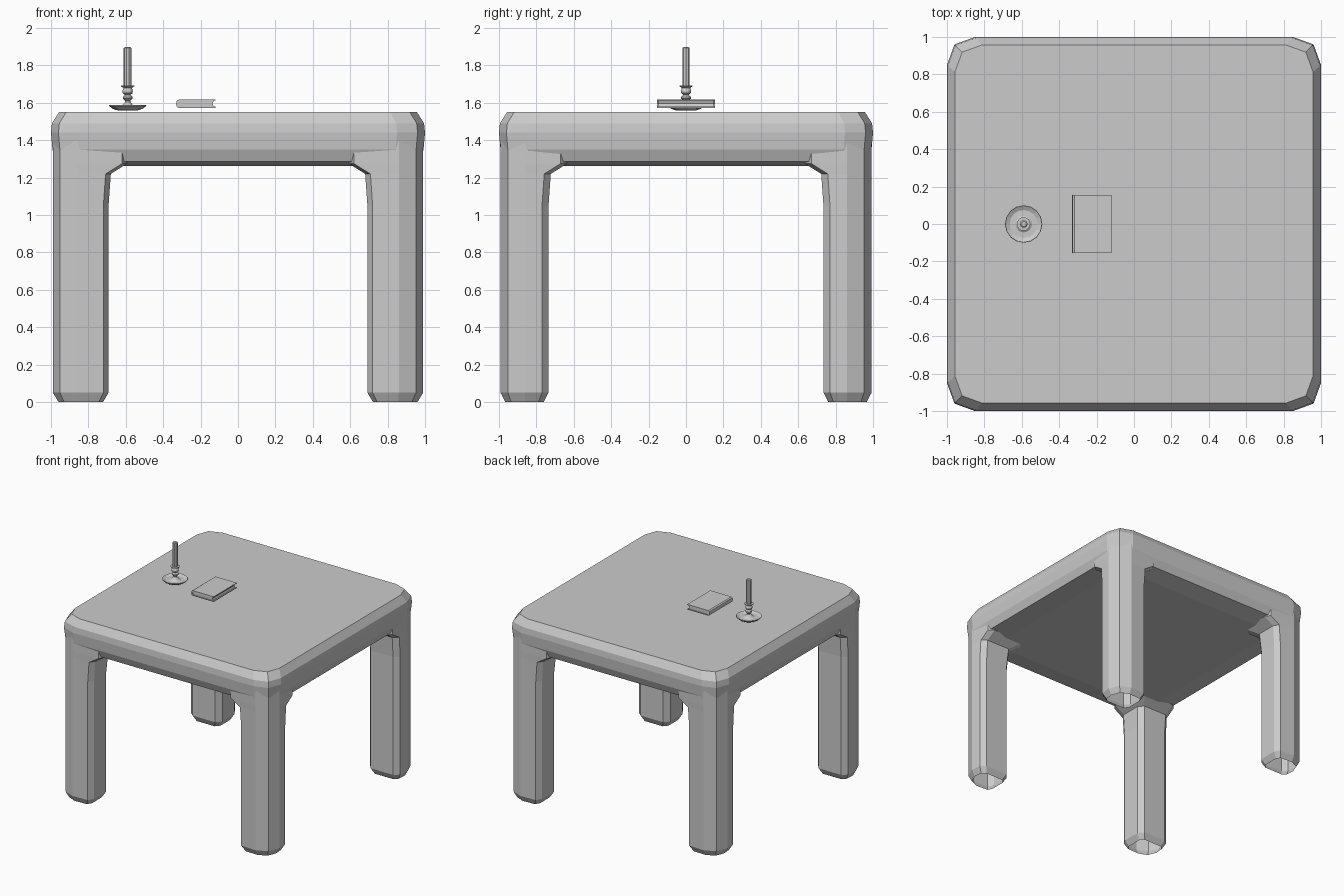
import bpy, bmesh
from math import cos, sin, tau

if "Cube" in bpy.data.objects:
    bpy.data.objects.remove(bpy.data.objects["Cube"])


def make(name, bm):
    bmesh.ops.recalc_face_normals(bm, faces=bm.faces)
    me = bpy.data.meshes.new(name)
    bm.to_mesh(me)
    bm.free()
    ob = bpy.data.objects.new(name, me)
    bpy.context.collection.objects.link(ob)
    return ob


def loft(name, rings):
    """Skin a stack of closed rings and cap both ends."""
    bm = bmesh.new()
    vs = [[bm.verts.new(p) for p in r] for r in rings]
    n = len(vs[0])
    for a, b in zip(vs, vs[1:]):
        for i in range(n):
            j = (i + 1) % n
            bm.faces.new((a[i], a[j], b[j], b[i]))
    bm.faces.new(vs[0])
    bm.faces.new(vs[-1])
    return make(name, bm)


def lathe(name, profile, x, n):
    return loft(name, [[(x + r * cos(tau * i / n), r * sin(tau * i / n), z)
                        for i in range(n)] for r, z in profile])


# table top: rounded square slab
CORNER = [(1, 0), (1, 0.6), (1, 0.85), (0.96, 0.96), (0.85, 1), (0.6, 1)]


def slab_ring(s, z):
    ring = []
    for k in range(4):
        c, d = [(1, 0), (0, 1), (-1, 0), (0, -1)][k]
        ring += [((x * c - y * d) * s, (x * d + y * c) * s, z) for x, y in CORNER]
    return ring


table = loft("table", [slab_ring(s, z) for s, z in [
    (0.80, 1.262), (0.965, 1.285), (0.992, 1.35), (1.0, 1.44),
    (0.995, 1.49), (0.957, 1.55)]])

# legs: chamfered section, flaring inwards under the top
LEG = [(0.99, 0.86), (0.952, 0.952), (0.86, 0.992), (0.72, 0.985), (0.692, 0.94),
       (0.692, 0.78), (0.73, 0.735), (0.94, 0.735), (0.982, 0.77)]
LEVELS = [(0.005, 0.80, 0), (0.0501, 1, 0), (1.05, 1, 0), (1.22, 1, 0.012),
          (1.275, 1, 0.10), (1.40, 1, 0.10)]


def leg_rings(sx, sy):
    rings = []
    for z, s, flare in LEVELS:
        ring = []
        for x, y in LEG:
            px = 0.84 + (x - 0.84) * s - (flare if x < 0.8 else 0)
            py = 0.865 + (y - 0.865) * s - (flare if y < 0.8 else 0)
            ring.append((px * sx, py * sy, z if z > 0.01 else 0.0))
        rings.append(ring)
    return rings


bpy.context.view_layer.objects.active = table
for sx in (-1, 1):
    for sy in (-1, 1):
        leg = loft("table_leg", leg_rings(sx, sy))
        mod = table.modifiers.new("join", 'BOOLEAN')
        mod.operation, mod.solver, mod.object = 'UNION', 'EXACT', leg
        bpy.ops.object.modifier_apply(modifier=mod.name)
        bpy.data.objects.remove(leg)

# the leg ends are open underneath
bm = bmesh.new()
bm.from_mesh(table.data)
ends = [f for f in bm.faces if f.calc_center_median().z < 0.01]
bmesh.ops.delete(bm, geom=ends, context='FACES')
bm.to_mesh(table.data)
bm.free()

# candlestick: dish and turned stem
lathe("candle_holder", [
    (0.03, 1.56), (0.055, 1.56), (0.08, 1.568), (0.1, 1.584), (0.098, 1.588),
    (0.075, 1.576), (0.045, 1.577), (0.028, 1.588), (0.014, 1.604), (0.014, 1.612),
    (0.026, 1.622), (0.026, 1.632), (0.015, 1.642), (0.026, 1.652), (0.028, 1.664),
    (0.022, 1.680), (0.036, 1.688), (0.036, 1.693), (0.015, 1.694)], -0.59, 16)
lathe("candle", [(0.021, 1.685), (0.021, 1.893), (0.014, 1.898)], -0.59, 10)


# book: C-shaped cover with a rounded spine, and a page block
def bar(name, profile, hy):
    return loft(name, [[(x, y, z) for x, z in profile] for y in (-hy, hy)])


bar("book_cover", [
    (-0.12, 1.573), (-0.318, 1.573), (-0.328, 1.58), (-0.331, 1.595),
    (-0.328, 1.61), (-0.318, 1.617), (-0.12, 1.617), (-0.12, 1.611),
    (-0.314, 1.611), (-0.321, 1.595), (-0.314, 1.579), (-0.12, 1.579)], 0.155)
bar("book_pages", [
    (-0.13, 1.579), (-0.314, 1.579), (-0.321, 1.595), (-0.314, 1.611),
    (-0.13, 1.611), (-0.136, 1.595)], 0.148)
